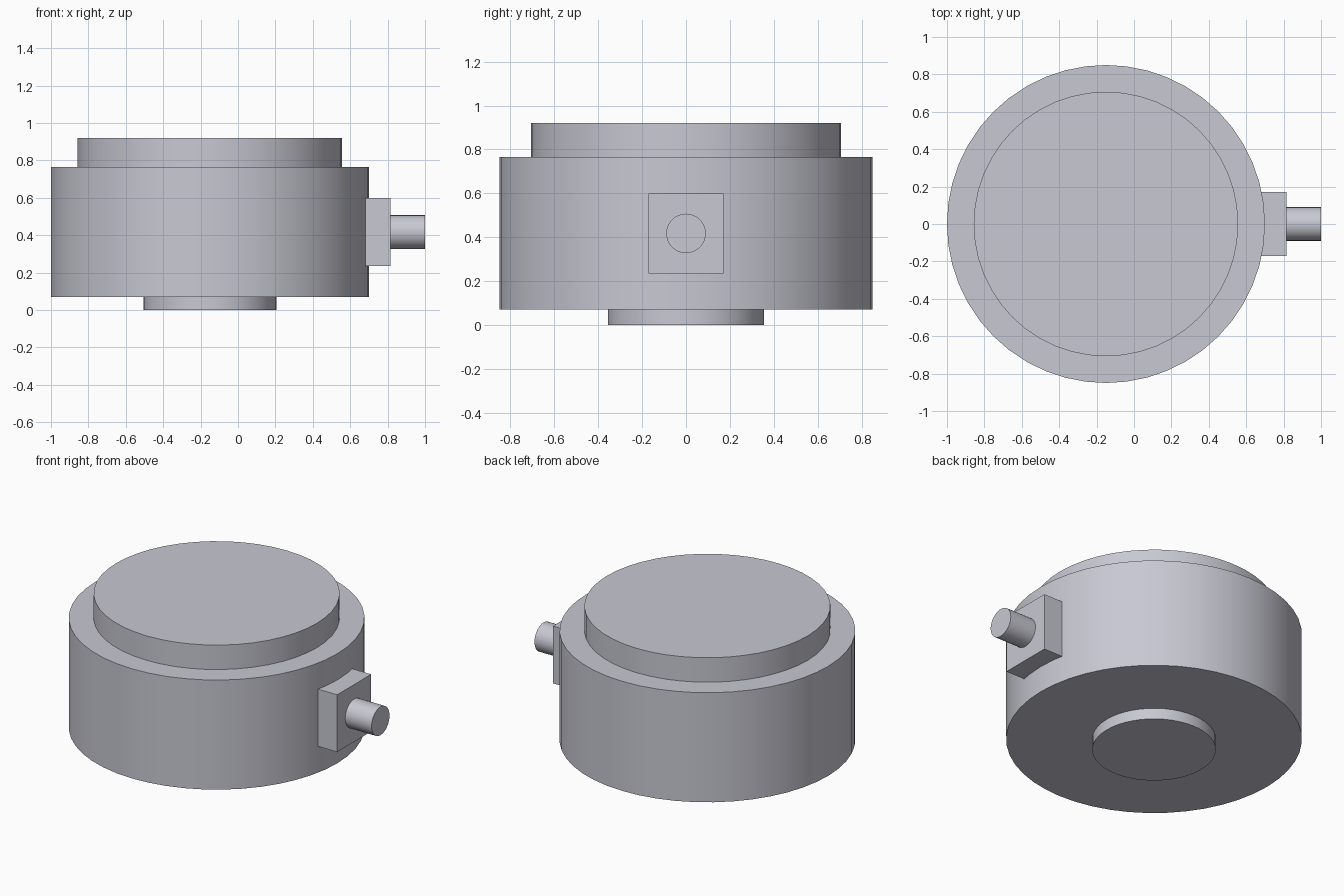
import bpy
import math

cube = bpy.data.objects.get("Cube")
if cube:
    bpy.data.objects.remove(cube, do_unlink=True)

# Single material for the whole model
metal = bpy.data.materials.new("light_blue_grey")
metal.use_nodes = True
colour = (0.58, 0.58, 0.65, 1.0)
metal.diffuse_color = colour
metal.node_tree.nodes["Principled BSDF"].inputs["Base Color"].default_value = colour

AXIS_X = -0.15   # vertical axis of the round body
PORT_Z = 0.417   # height of the side connector


def finish(name):
    obj = bpy.context.object
    obj.name = name
    obj.data.materials.append(metal)
    bpy.ops.object.transform_apply(location=False, rotation=True, scale=True)
    bpy.ops.object.shade_smooth_by_angle(angle=math.radians(30))
    return obj


def disc(name, radius, bottom, top):
    bpy.ops.mesh.primitive_cylinder_add(
        vertices=48, radius=radius, depth=top - bottom,
        location=(AXIS_X, 0, (bottom + top) / 2))
    return finish(name)


# Stacked round housing
disc("base_boss", 0.355, 0, 0.07)
disc("main_body", 0.85, 0.07, 0.765)
disc("top_plate", 0.707, 0.765, 0.92)

# Square connector block, sunk slightly into the body wall
block_start, block_end = 0.64, 0.815
bpy.ops.mesh.primitive_cube_add(
    size=1, location=((block_start + block_end) / 2, 0, PORT_Z))
bpy.context.object.scale = (block_end - block_start, 0.34, 0.363)
finish("connector_block")

# Round cable stub pointing sideways
bpy.ops.mesh.primitive_cylinder_add(
    vertices=32, radius=0.09, depth=1 - block_end,
    location=((1 + block_end) / 2, 0, PORT_Z), rotation=(0, math.pi / 2, 0))
finish("cable_stub")
